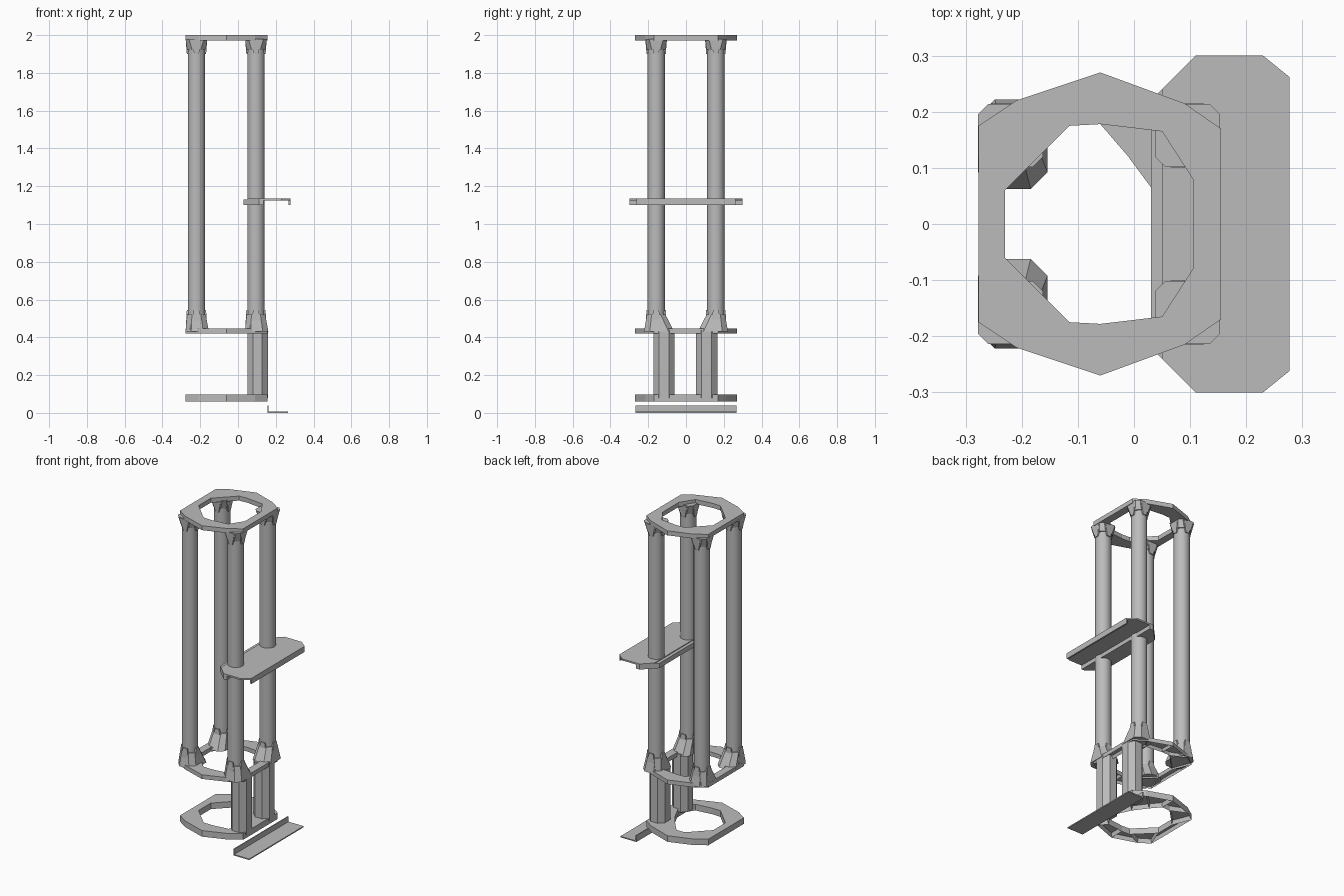
import bpy, bmesh
from mathutils import Vector

cube = bpy.data.objects.get("Cube")
if cube:
    bpy.data.objects.remove(cube, do_unlink=True)

grey = bpy.data.materials.new("plain grey")
grey.use_nodes = True
colour = (0.5, 0.5, 0.5, 1)
grey.diffuse_color = colour
grey.node_tree.nodes["Principled BSDF"].inputs["Base Color"].default_value = colour


def finish(name, bm, smooth=False):
    bmesh.ops.recalc_face_normals(bm, faces=bm.faces)
    mesh = bpy.data.meshes.new(name)
    bm.to_mesh(mesh)
    bm.free()
    mesh.materials.append(grey)
    ob = bpy.data.objects.new(name, mesh)
    bpy.context.collection.objects.link(ob)
    if smooth:
        bpy.ops.object.select_all(action="DESELECT")
        ob.select_set(True)
        bpy.context.view_layer.objects.active = ob
        bpy.ops.object.shade_smooth_by_angle()
    return ob


def loft(name, low, high, z0, z1):
    """Closed solid between two outlines of equal length."""
    bm = bmesh.new()
    a = [bm.verts.new((x, y, z0)) for x, y in low]
    b = [bm.verts.new((x, y, z1)) for x, y in high]
    bm.faces.new(a)
    bm.faces.new(b)
    for i in range(len(a)):
        j = (i + 1) % len(a)
        bm.faces.new((a[i], a[j], b[j], b[i]))
    return finish(name, bm)


def prism(name, outline, z0, z1):
    return loft(name, outline, outline, z0, z1)


def box_outline(x0, x1, y0, y1, c=0.0):
    """Rectangle, with chamfered corners when c is set."""
    if not c:
        return [(x0, y0), (x1, y0), (x1, y1), (x0, y1)]
    return [(x0 + c, y0), (x1 - c, y0), (x1, y0 + c), (x1, y1 - c),
            (x1 - c, y1), (x0 + c, y1), (x0, y1 - c), (x0, y0 + c)]


def mirrored(half):
    """Close a +y half outline with its mirror image."""
    return half + [(x, -y) for x, y in reversed(half)]


# Faceted rings
OUTER = mirrored([(0.155, 0.17), (0.09, 0.215), (-0.06, 0.27), (-0.21, 0.22), (-0.277, 0.175)])
INNER = mirrored([(0.105, 0.08), (0.05, 0.165), (-0.06, 0.178), (-0.115, 0.175), (-0.23, 0.06)])


def ring(name, inner, z0, z1, hollow):
    bm = bmesh.new()
    loops = [[bm.verts.new((x, y, z)) for x, y in line]
             for line, z in ((OUTER, z0), (OUTER, z1), (inner, z1), (inner, z0))]
    under = []
    for k in range(4):
        p, q = loops[k], loops[(k + 1) % 4]
        for i in range(len(p)):
            j = (i + 1) % len(p)
            f = bm.faces.new((p[i], p[j], q[j], q[i]))
            if k == 3:
                under.append(f)
    bmesh.ops.recalc_face_normals(bm, faces=bm.faces)
    # Ribbed pockets in the underside
    if hollow:
        bmesh.ops.inset_individual(bm, faces=under, thickness=0.008)
        bmesh.ops.translate(bm, verts=list({v for f in under for v in f.verts}),
                            vec=(0, 0, (z1 - z0) * 0.7))
    return finish(name, bm)


# The bottom ring has a filled corner in its opening
normal, limit = Vector((0.805, 0.593)), 0.063
clipped = [tuple(Vector(p) - max(0, Vector(p).dot(normal) - limit) * normal) for p in INNER]
ring("bottom_ring", clipped, 0.06, 0.098, True)
ring("middle_ring", INNER, 0.42, 0.446, True)
ring("top_ring", INNER, 1.972, 2.0, False)

# Four tall posts with faceted sockets
for xname, cx in (("inner", -0.22), ("shelf", 0.095)):
    for yname, cy in (("front", -0.158), ("rear", 0.158)):
        tag = xname + "_" + yname
        side = 1 if cy > 0 else -1
        bm = bmesh.new()
        bmesh.ops.create_cone(bm, cap_ends=True, segments=24, radius1=0.046,
                              radius2=0.046, depth=1.55)
        bmesh.ops.translate(bm, verts=bm.verts, vec=(cx, cy, 1.205))
        finish("post_" + tag, bm, True)

        # Lower socket leans toward the middle of the ring
        by = cy - side * 0.016
        foot = box_outline(cx - 0.058, cx + 0.066, by - 0.08, by + 0.08, 0.03)
        neck = box_outline(cx - 0.049, cx + 0.049, cy - 0.049, cy + 0.049, 0.025)
        loft("lower_socket_" + tag, foot, neck, 0.43, 0.52)

        # Upper socket flares into the top ring
        head = box_outline(cx - 0.058, cx + 0.058, cy - 0.056, cy + 0.056, 0.018)
        loft("upper_socket_" + tag, neck, head, 1.925, 1.98)

        # Tapered clamp tabs around both sockets
        for n, (dx, dy) in enumerate(((1, 0), (-1, 0), (0, 1), (0, -1))):
            def tab(out, half):
                x, y = cx + dx * out, cy + dy * out
                wx, wy = (0.005, half) if dx else (half, 0.005)
                return box_outline(x - wx, x + wx, y - wy, y + wy)
            loft(f"upper_tab_{tag}_{n}", tab(0.046, 0.012), tab(0.052, 0.03), 1.9, 1.975)
            loft(f"lower_tab_{tag}_{n}", tab(0.052, 0.035), tab(0.046, 0.014), 0.44, 0.545)

# Two chamfered legs below the middle ring
for name, y0, y1 in (("front", -0.172, -0.06), ("rear", 0.053, 0.166)):
    prism(name + "_leg", box_outline(0.05, 0.158, y0, y1, 0.03), 0.08, 0.44)

# Shelf: thin plate, heavy inner rail and outer lip
plate = mirrored([(0.277, 0.262), (0.23, 0.3), (0.11, 0.3), (0.05, 0.24)])
prism("shelf_plate", plate, 1.125, 1.135)
rail = mirrored([(0.135, 0.3), (0.11, 0.3), (0.03, 0.22)])
prism("shelf_rail", rail, 1.1, 1.13)
prism("shelf_lip", box_outline(0.267, 0.277, -0.262, 0.262), 1.1, 1.133)

# Angled bottom tray
prism("tray_floor", box_outline(0.157, 0.265, -0.268, 0.268), 0.0, 0.007)
prism("tray_wall", box_outline(0.155, 0.161, -0.268, 0.268), 0.0, 0.04)
